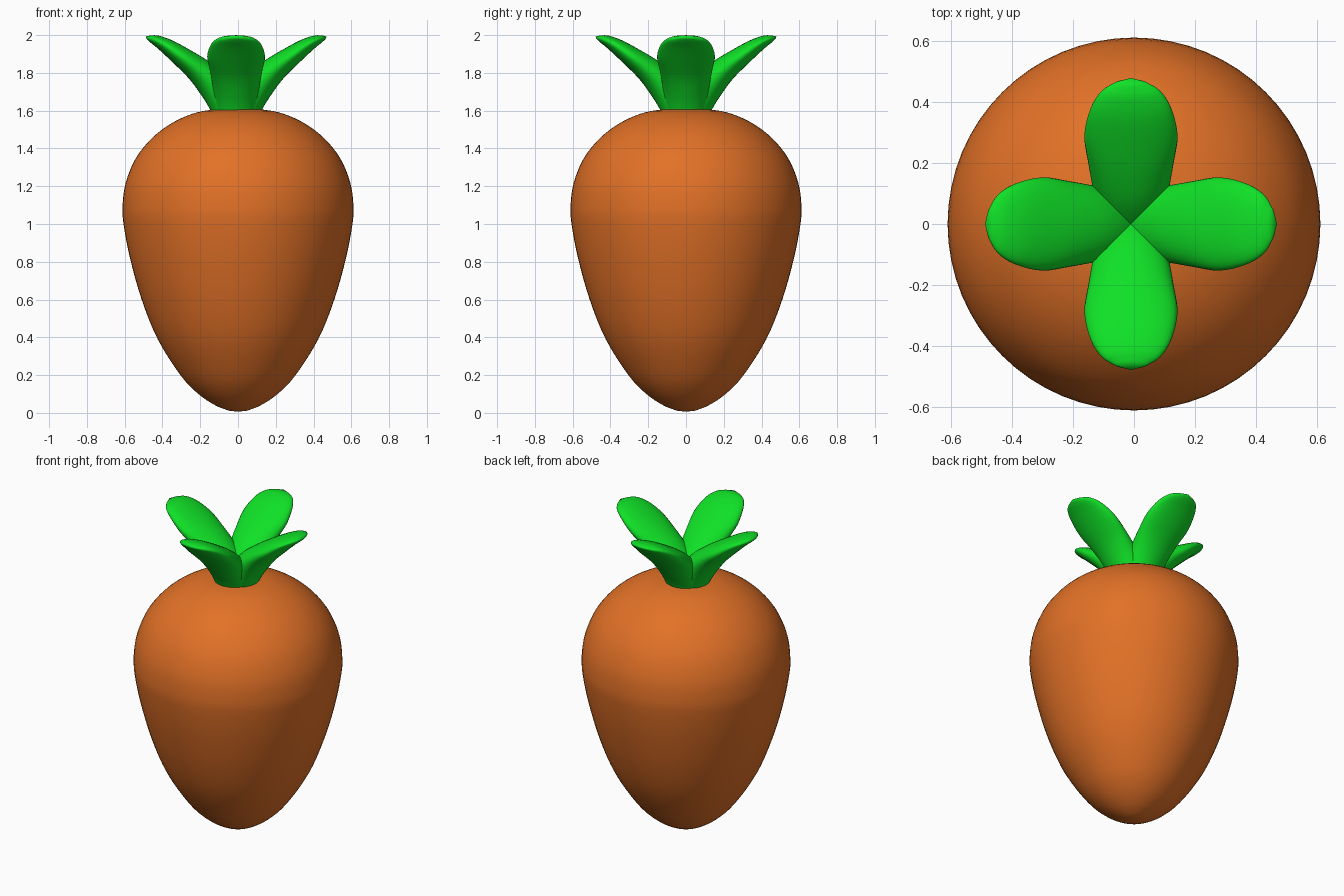
import bpy, bmesh, math
from mathutils import Vector, Matrix

if "Cube" in bpy.data.objects:
    bpy.data.objects.remove(bpy.data.objects["Cube"])


def material(name, rgb):
    m = bpy.data.materials.new(name)
    m.diffuse_color = (*rgb, 1)
    m.use_nodes = True
    m.node_tree.nodes["Principled BSDF"].inputs["Base Color"].default_value = m.diffuse_color
    return m


def spline(pts, steps):
    """Smooth curve through points of any dimension (Catmull-Rom)."""
    p = [Vector(q) for q in pts]
    p = [p[0] * 2 - p[1]] + p + [p[-1] * 2 - p[-2]]
    out = []
    for i in range(1, len(p) - 2):
        a, b, c, d = p[i - 1:i + 3]
        for s in range(steps):
            t = s / steps
            out.append(0.5 * (2 * b + (c - a) * t + (2 * a - 5 * b + 4 * c - d) * t * t
                              + (3 * b - a - 3 * c + d) * t ** 3))
    return out + [p[-2]]


def loft(name, rings, mat, start, end):
    """Skin closed rings and close both ends to a point."""
    bm = bmesh.new()
    rows = [[bm.verts.new(v) for v in r] for r in rings]
    n = len(rows[0])
    for a, b in zip(rows, rows[1:]):
        for i in range(n):
            j = (i + 1) % n
            bm.faces.new((a[i], a[j], b[j], b[i]))
    for row, tip in ((rows[0], start), (rows[-1], end)):
        v = bm.verts.new(tip)
        for i in range(n):
            bm.faces.new((row[i], row[(i + 1) % n], v))
    bmesh.ops.recalc_face_normals(bm, faces=bm.faces)
    me = bpy.data.meshes.new(name)
    bm.to_mesh(me)
    bm.free()
    for f in me.polygons:
        f.use_smooth = True
    me.materials.append(mat)
    ob = bpy.data.objects.new(name, me)
    bpy.context.collection.objects.link(ob)
    return ob


orange = material("carrot orange", (0.76, 0.165, 0.02))
green = material("leaf green", (0.005, 0.75, 0.02))

# Root: turned profile (radius, height)
profile = [(0.05, 0.012), (0.12, 0.04), (0.21, 0.1), (0.305, 0.2), (0.425, 0.39),
           (0.51, 0.6), (0.572, 0.82), (0.606, 1.0), (0.611, 1.1), (0.594, 1.22),
           (0.54, 1.35), (0.45, 1.46), (0.34, 1.54), (0.22, 1.59), (0.1, 1.61)]
N = 64
rings = [[(r * math.cos(2 * math.pi * i / N), r * math.sin(2 * math.pi * i / N), z)
          for i in range(N)] for r, z in spline(profile, 4)]
loft("root", rings, orange, (0, 0, 0.006), (0, 0, 1.612))

# Leaves: elliptical sections (outer r, outer z, inner r, inner z, half width)
sections = [(0.10, 1.52, -0.06, 1.56, 0.10),
            (0.14, 1.61, -0.03, 1.69, 0.118),
            (0.19, 1.69, 0.05, 1.79, 0.126),
            (0.25, 1.77, 0.15, 1.865, 0.14),
            (0.33, 1.85, 0.25, 1.925, 0.153),
            (0.41, 1.925, 0.34, 1.973, 0.134),
            (0.455, 1.962, 0.41, 1.997, 0.098),
            (0.474, 1.98, 0.45, 1.999, 0.052)]
M = 32
leaf_rings = []
for ro, zo, ri, zi, w in spline(sections, 4):
    lo, up = Vector((ro, 0, zo)), Vector((ri, 0, zi))
    leaf_rings.append([(lo + up) / 2 + (up - lo) / 2 * math.cos(2 * math.pi * i / M)
                       + Vector((0, w * math.sin(2 * math.pi * i / M), 0)) for i in range(M)])

for k, side in enumerate(("right", "back", "left", "front")):
    leaf = loft("leaf_" + side, leaf_rings, green, (0.01, 0, 1.52), (0.479, 0, 1.993))
    leaf.data.transform(Matrix.Translation((-0.01, 0, 0)) @ Matrix.Rotation(k * math.pi / 2, 4, 'Z'))
